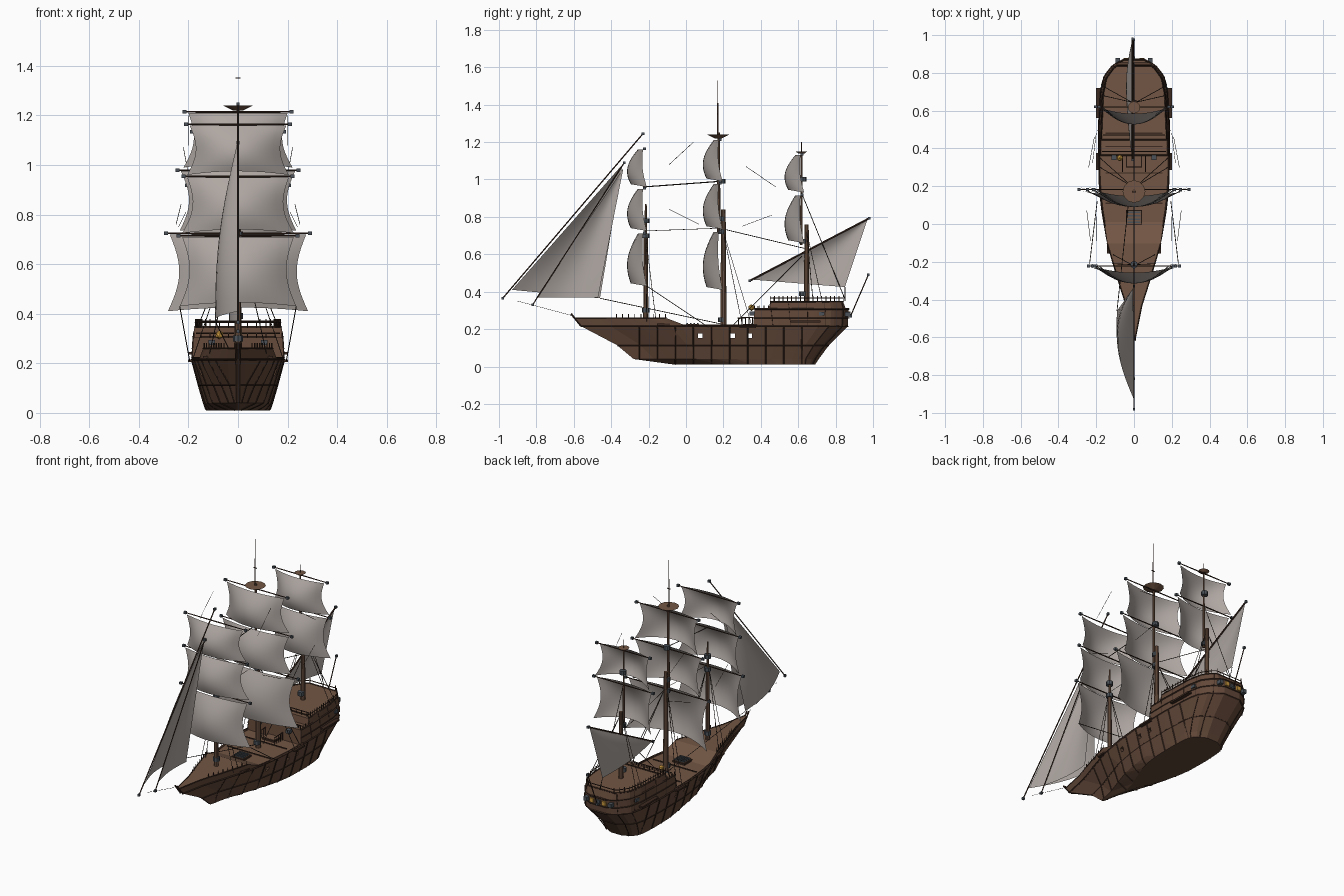
import bpy, bmesh, math
from mathutils import Vector, Matrix

if "Cube" in bpy.data.objects:
    bpy.data.objects.remove(bpy.data.objects["Cube"], do_unlink=True)


def material(name, rgb):
    m = bpy.data.materials.new(name)
    m.use_nodes = True
    m.diffuse_color = (*rgb, 1)
    m.node_tree.nodes["Principled BSDF"].inputs["Base Color"].default_value = (*rgb, 1)
    return m


HULL = material("hull brown", (.125, .065, .041))
DECK = material("deck brown", (.168, .093, .058))
TRIM = material("dark timber", (.046, .023, .015))
SAIL = material("sail canvas", (.425, .383, .358))
ROPE = material("tarred rope", (.036, .026, .021))
IRON = material("iron grey", (.07, .085, .1))
GOLD = material("lantern gold", (.6, .32, .05))


def finish(bm, name, *mats, smooth=False):
    me = bpy.data.meshes.new(name)
    bm.normal_update()
    for f in bm.faces:
        f.smooth = smooth
    bm.to_mesh(me)
    bm.free()
    for m in mats:
        me.materials.append(m)
    ob = bpy.data.objects.new(name, me)
    bpy.context.collection.objects.link(ob)
    return ob


def tube(bm, a, b, r, r2=None, n=6):
    a, b = Vector(a), Vector(b)
    d = b - a
    mat = Matrix.Translation((a + b) / 2) @ d.to_track_quat("Z", "Y").to_matrix().to_4x4()
    bmesh.ops.create_cone(bm, cap_ends=True, segments=n, radius1=r,
                          radius2=r if r2 is None else r2, depth=d.length, matrix=mat)


def box(bm, c, s):
    bmesh.ops.create_cube(bm, size=1, matrix=Matrix.Translation(c) @ Matrix.Diagonal((*s, 1)))


def mirrored(p):
    return (-p[0], p[1], p[2])


def lookup(table, x):
    # linear interpolation through rows keyed by their first entry
    for a, b in zip(table, table[1:]):
        if x <= b[0]:
            k = max(0, (x - a[0]) / (b[0] - a[0]))
            return [p + (q - p) * k for p, q in zip(a[1:], b[1:])]
    return list(table[-1][1:])


# Hull lines: height -> bow y, stern y, half breadth; and fullness along the length
LEVELS = [(.01, -.06, .69, .128), (.04, -.28, .71, .138), (.115, -.37, .765, .16),
          (.215, -.56, .865, .187), (.28, -.61, .875, .186), (.36, -.61, .86, .172)]
FULLNESS = [(0, .05), (.11, .22), (.21, .47), (.335, .76), (.45, .91), (.55, .98),
            (.74, 1), (.88, .95), (.94, .85), (.98, .6), (1, .3)]


def station(t, z, out=0):
    y0, y1, w = lookup(LEVELS, z)
    return (w * lookup(FULLNESS, t)[0] + out, y0 + (y1 - y0) * t, z)


def upright(y, z):
    # the point of the side at a given y, so that ribs stand vertical
    y0, y1, _ = lookup(LEVELS, z)
    return station((y - y0) / (y1 - y0), z)


def spread(a, b, n):
    return [a + (b - a) * i / (n - 1) for i in range(n)]


def loft(name, rows, n=28):
    bm = bmesh.new()
    rings = []
    for z, ta, tb in rows:
        side = [station(t, z) for t in spread(ta, tb, n)]
        rings.append([bm.verts.new(p) for p in side + [mirrored(p) for p in reversed(side)]])
    for lo, hi in zip(rings, rings[1:]):
        for i in range(len(lo)):
            j = (i + 1) % len(lo)
            bm.faces.new((lo[i], lo[j], hi[j], hi[i]))
    bm.faces.new(rings[0][::-1])
    bm.faces.new(rings[-1])
    bmesh.ops.recalc_face_normals(bm, faces=bm.faces)
    for f in bm.faces:
        f.material_index = int(f.normal.z > .8)
    return finish(bm, name, HULL, DECK)


hull = loft("hull", [(z, 0, 1) for z in (.01, .04, .115, .215)])
loft("forecastle", [(.215, 0, .4), (.258, 0, .335)])
loft("quarterdeck", [(.215, .645, 1), (.305, .66, 1)])
loft("poop", [(.305, .71, .99), (.345, .72, .985)])

# Gun ports pass through the hull
bm = bmesh.new()
for y in (.075, .25, .34):
    box(bm, (0, y, .165), (1, .024, .024))
cutter = finish(bm, "port_cutter", TRIM)
cutter.hide_render = True
mod = hull.modifiers.new("ports", "BOOLEAN")
mod.operation, mod.object, mod.solver = "DIFFERENCE", cutter, "EXACT"
bpy.context.view_layer.update()
cut = bpy.data.meshes.new_from_object(hull.evaluated_get(bpy.context.evaluated_depsgraph_get()))
hull.modifiers.clear()
hull.data = cut
bpy.data.objects.remove(cutter, do_unlink=True)

# Wales, ribs and rails follow the hull lines on both sides
bm = bmesh.new()


def strip(points, r, n=4):
    for a, b in zip(points, points[1:]):
        tube(bm, a, b, r, n=n)
        tube(bm, mirrored(a), mirrored(b), r, n=n)


for z, ta, tb, r in ((.112, 0, 1, .004), (.215, 0, 1, .005), (.222, .38, .66, .004),
                     (.26, 0, .335, .003), (.26, .65, 1, .003),
                     (.307, .66, 1, .005), (.347, .72, .985, .004), (.366, .72, .985, .003)):
    pts = [station(t, z) for t in spread(ta, tb, 28)]
    strip(pts, r)
    if tb > .9:
        tube(bm, pts[-1], mirrored(pts[-1]), r, n=4)
for y in spread(-.25, .62, 10):
    strip([upright(y, z) for z in ((.04, .115, .21) if y < -.06 else (.012, .04, .115, .21))], .004)
for t in (.93, .98):
    strip([station(t, z) for z in (.012, .04, .115, .21)], .003)
for t in spread(.72, .98, 5):
    strip([station(t, z) for z in (.215, .3, .34)], .002)
strip([(.008, -.56, .215), (.006, -.615, .283)], .005)
finish(bm, "wales_and_ribs", TRIM)

bm = bmesh.new()
for ta, tb, z, h, n in ((.15, .33, .257, .024, 9), (.72, .985, .345, .033, 18), (.66, .71, .305, .02, 4)):
    for t in spread(ta, tb, n):
        x, y, _ = station(t, z, -.003)
        strip([(x, y, z), (x, y, z + h)], .0025)
for x in spread(-.15, .15, 9):
    tube(bm, (x, .47, .345), (x, .47, .37), .0025)
    tube(bm, (x, .385, .305), (x, .385, .322), .0025)
tube(bm, (-.165, .47, .37), (.165, .47, .37), .003)
tube(bm, (-.17, .385, .322), (.17, .385, .322), .003)
# short rails beside the steps up to the quarterdeck
for y in spread(.28, .355, 5):
    strip([(.06, y, .215), (.06, y, .262)], .0025)
strip([(.06, .275, .26), (.06, .36, .262)], .003)
finish(bm, "rail_posts", TRIM)

# Deck fittings
bm = bmesh.new()
for y, z in ((.41, .307), (.48, .347), (.11, .216), (.27, .216)):
    box(bm, (0, y, z), (.3, .007, .006))
for s in (1, -1):
    for y, z, h in ((.33, .21, .09), (.64, .24, .16), (-.12, .225, .07)):
        box(bm, (s * (.19 if y > 0 else .13), y, z), (.024, h, .01))
for y in (.035, .34):
    box(bm, (0, y, .219), (.084, .08, .012))
finish(bm, "beams_and_channels", TRIM)

bm = bmesh.new()
for y in (.035, .34):
    box(bm, (0, y, .224), (.072, .068, .006))
finish(bm, "hatch_covers", DECK)

bm = bmesh.new()
for k in spread(-.027, .027, 4):
    box(bm, (0, .035 + k, .23), (.07, .008, .008))
for s in (1, -1):
    box(bm, (s * .105, .355, .284), (.026, .03, .022))
    side = station(.9, .282)
    box(bm, side if s > 0 else mirrored(side), (.009, .03, .02))
    box(bm, (s * .085, .865, .28), (.024, .03, .024))
box(bm, (0, .872, .282), (.03, .01, .024))
finish(bm, "guns_grating_and_windows", IRON)

bm = bmesh.new()
for s in (1, -1):
    box(bm, (s * .042, .874, .282), (.026, .012, .026))
bmesh.ops.create_icosphere(bm, subdivisions=1, radius=.018, matrix=Matrix.Translation((-.075, .35, .315)))
finish(bm, "lanterns", GOLD)

# Masts as stacked tapering spars: y, z bottom, z top, radii
bm = bmesh.new()
for y, z0, z1, r, r2 in ((-.215, .25, .7, .014, .011), (-.215, .68, .87, .008, .005),
                         (.2, .2, .84, .017, .012), (.175, .72, 1.25, .009, .007),
                         (.645, .33, .76, .015, .011), (.617, .65, 1.15, .007, .005)):
    tube(bm, (0, y, z0), (0, y, z1), r, r2, 10)
finish(bm, "masts", DECK)

# Flat vanes at the mastheads
bm = bmesh.new()
for y, z0, z1, w in ((.17, 1.24, 1.41, .008), (.17, 1.41, 1.53, .003), (.617, 1.15, 1.2, .005)):
    box(bm, (0, y, (z0 + z1) / 2), (.0005, w, z1 - z0))
box(bm, (0, .17, 1.35), (.02, .006, .004))
finish(bm, "masthead_vanes", TRIM)

bm = bmesh.new()
tube(bm, (0, .172, 1.22), (0, .172, 1.24), .02, .06, 12)
tube(bm, (0, .617, 1.138), (0, .617, 1.15), .015, .032, 12)
finish(bm, "lookout_platforms", DECK)

bm = bmesh.new()
for y, heights in ((-.215, (.3, .7, .78)), (.19, (.25, .72, .79, .99)), (.625, (.39, .67, 1.0))):
    for z in heights:
        tube(bm, (0, y, z - .012), (0, y, z + .012), .02, n=8)
finish(bm, "mast_bands", IRON)


# Sails
def sheet(name, fn, n=12):
    bm = bmesh.new()
    g = [[bm.verts.new(fn(i / n, j / n)) for i in range(n + 1)] for j in range(n + 1)]
    for j in range(n):
        for i in range(n):
            bm.faces.new((g[j][i], g[j][i + 1], g[j + 1][i + 1], g[j + 1][i]))
    bmesh.ops.remove_doubles(bm, verts=bm.verts, dist=1e-5)
    return finish(bm, name, SAIL, smooth=True)


def square_sail(name, y, top, foot, w0, w1, depth):
    def point(i, v):
        u = i * 2 - 1
        half = (w0 + (w1 - w0) * v) * (1 - .15 * math.sin(math.pi * v))
        belly = depth * (1 - u * u) * math.sin(math.pi * (.1 + .5 * v))
        edge = .02 * v - .012 * math.sin(math.pi * v)
        return (u * half, y + edge - belly, top + (foot - top) * v + .015 * v * (1 - u * u))
    sheet(name, point)


yards, caps, ropes = bmesh.new(), bmesh.new(), bmesh.new()
for mast, y, rows in (
        ("fore", -.23, ((1.16, .96, .195, .205), (.95, .725, .205, .225), (.71, .43, .225, .235))),
        ("main", .175, ((1.21, .99, .2, .22), (.975, .735, .23, .235), (.72, .41, .275, .283))),
        ("mizzen", .612, ((1.13, .93, .17, .19), (.915, .66, .19, .2)))):
    for name, (top, foot, w0, w1) in zip(("upper", "middle", "lower"), rows):
        square_sail(f"{mast}_{name}_sail", y, top, foot, w0, w1, .09)
        tip = w0 + .015
        for s in (1, -1):
            tube(yards, (0, y + .008, top + .004), (s * tip, y + .008, top + .004), .004, .003)
            box(caps, (s * tip, y + .008, top + .004), (.016, .014, .014))

# Sheets of the lowest fore sail
for s in (1, -1):
    tube(ropes, (s * .235, -.21, .43), (s * .195, .12, .21), .002, n=4)


def lerp(a, b, k):
    return Vector(a).lerp(Vector(b), k)


def stay_sail(name, head, tack, clew, bulge):
    def point(v, u):
        p = lerp(head, lerp(tack, clew, v), u)
        p.x += bulge * math.sin(math.pi * v) * math.sin(math.pi * u * .75)
        return p
    sheet(name, point)


stay_sail("outer_jib", (-.005, -.34, 1.08), (0, -.93, .41), (-.09, -.46, .365), -.05)
stay_sail("inner_jib", (-.005, -.335, 1.06), (0, -.8, .37), (-.03, -.47, .37), -.025)
stay_sail("mizzen_lateen_sail", (-.01, .97, .785), (-.01, .35, .465), (-.015, .85, .425), -.03)

# Spars of the fore and aft sails, and the stern staff
for a, b, r in (((0, -.98, .365), (0, -.23, 1.245), .0035), ((0, -.82, .33), (0, -.33, 1.09), .003),
                ((-.008, .34, .458), (-.008, .98, .793), .005), ((0, .88, .27), (0, .975, .49), .003)):
    tube(yards, a, b, r)
    box(caps, a, (.012, .014, .014))
    box(caps, b, (.012, .014, .014))
finish(yards, "yards", TRIM)
finish(caps, "yard_caps", IRON)

# Standing rigging along the centre
for a, b, r in (((0, -.6, .27), (0, -.9, .35), .001), ((-.09, -.46, .365), (-.02, .2, .225), .002),
                ((0, -.23, .96), (0, .18, .99), .003), ((0, -.22, .725), (0, .19, .74), .0015),
                ((0, .2, .735), (0, .64, .63), .002), ((0, .617, .93), (0, .85, .36), .002),
                ((0, .25, .22), (0, .62, .59), .002), ((-.015, .85, .425), (0, .85, .35), .002)):
    tube(ropes, a, b, r, n=4)

# Shrouds and loose braces on both sides
for s in (1, -1):
    for y, top, foot, x, shift in ((-.215, .69, .24, .115, .03), (.2, .72, .225, .18, .125), (.645, .72, .34, .165, .06)):
        for k in (-.025, .025):
            tube(ropes, (s * .012, y, top), (s * x, y + shift + k, foot), .0018, n=4)
    for a, b in (((.2, -.09, 1.08), (.2, .04, 1.2)), ((.23, -.09, .84), (.25, .07, .76)),
                 ((.22, .32, 1.07), (.2, .48, .96)), ((.24, .3, .75), (.21, .46, .81))):
        tube(ropes, (s * a[0], *a[1:]), (s * b[0], *b[1:]), .0012, n=4)
finish(ropes, "rigging", ROPE)
